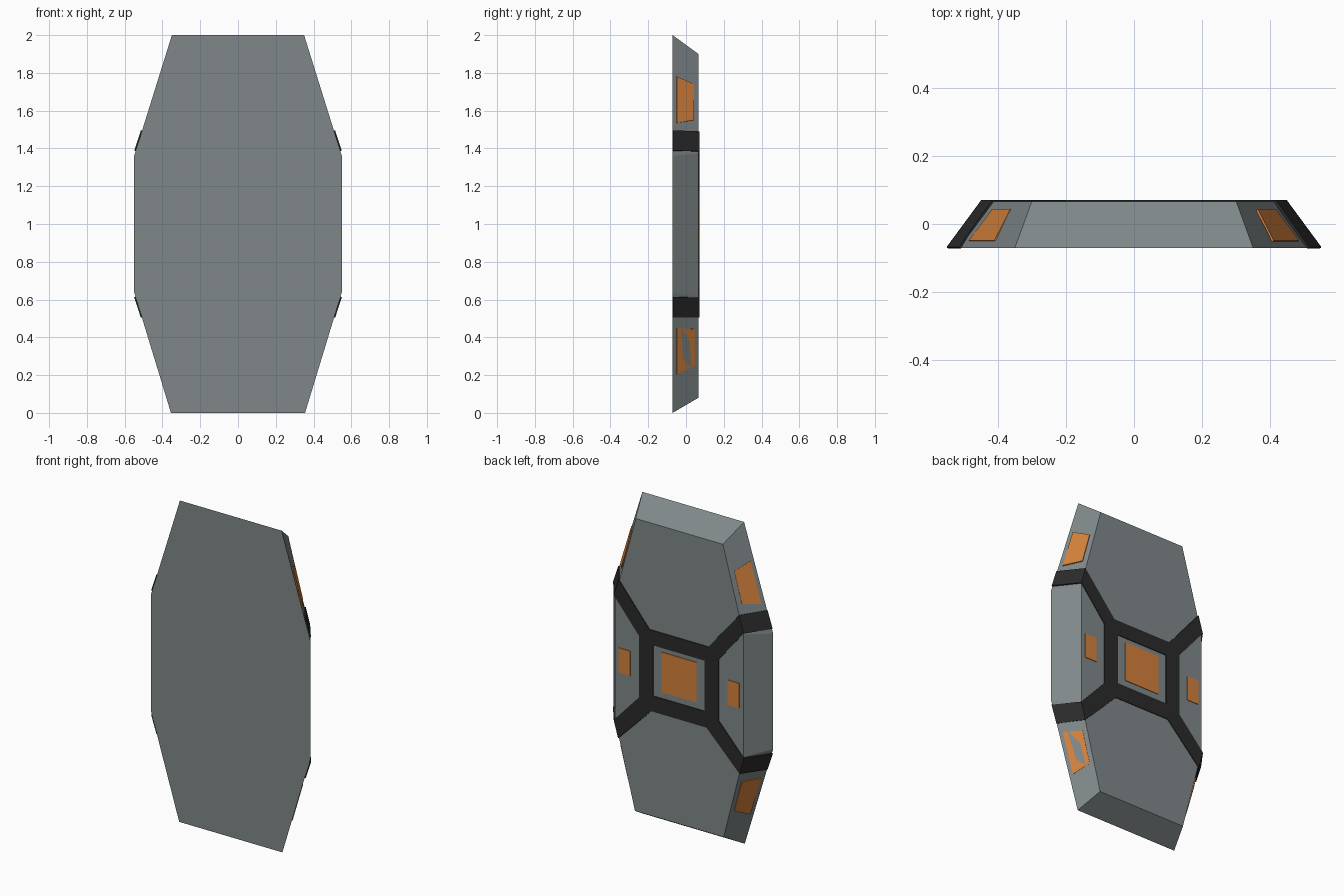
import bpy, bmesh

if "Cube" in bpy.data.objects:
    bpy.data.objects.remove(bpy.data.objects["Cube"])

def material(name, rgb):
    m = bpy.data.materials.new(name)
    m.diffuse_color = (*rgb, 1)
    m.use_nodes = True
    m.node_tree.nodes["Principled BSDF"].inputs["Base Color"].default_value = m.diffuse_color
    return m

GREY = material("panel grey", (0.215, 0.245, 0.253))
BLACK = material("band black", (0.024, 0.024, 0.024))
ORANGE = material("plate orange", (0.66, 0.22, 0.045))

FRONT, BACK = -0.071, 0.066

def make(name, polys, mat, thick=0):
    """Mesh from polygons; optional thickness turns it into a thin plate."""
    bm = bmesh.new()
    for p in polys:
        bm.faces.new([bm.verts.new(v) for v in p])
    bmesh.ops.remove_doubles(bm, verts=bm.verts, dist=0.0005)
    bmesh.ops.recalc_face_normals(bm, faces=bm.faces)
    me = bpy.data.meshes.new(name)
    bm.to_mesh(me)
    bm.free()
    me.materials.append(mat)
    ob = bpy.data.objects.new(name, me)
    bpy.context.collection.objects.link(ob)
    if thick:
        s = ob.modifiers.new("thickness", "SOLIDIFY")
        s.thickness, s.offset, s.use_even_offset = thick, 0, True
    return ob

def mirror(polys):
    return polys + [[(-x, y, z) for x, y, z in reversed(p)] for p in polys]

def flat(points, y):
    return [(x, y, z) for x, z in points]

# Body: large front octagon tapering to a smaller back octagon
def octagon(half, y):
    return flat(half + [(-x, z) for x, z in reversed(half)], y)

front_half = [(0.35, 2.0), (0.55, 1.36), (0.55, 0.64), (0.355, 0.0)]
back_half = [(0.30, 1.90), (0.443, 1.375), (0.443, 0.615), (0.305, 0.08)]
f, b = octagon(front_half, FRONT), octagon(back_half, BACK)
n = len(f)
make("door_body", [f, b] + [[f[i], f[(i + 1) % n], b[(i + 1) % n], b[i]] for i in range(n)], GREY)

# Black bands: frame round the centre square, arms running over the edges
Y = 0.067
band = []
#        inner corner    side corner    end corner     arm side       arm end       rim side      rim end
for c, s, e, ms, me_, rs, re in (
    ((.178, 1.145), (.275, 1.18), (.203, 1.237), (.445, 1.385), (.414, 1.49), (.546, 1.388), (.511, 1.495)),
    ((.178, .830), (.275, .795), (.190, .732), (.446, .610), (.416, .505), (.547, .614), (.511, .505)),
):
    band.append(flat([c, s, e], Y))
    band.append(flat([s, ms, me_, e], Y))
    band.append([(ms[0], Y, ms[1]), (rs[0], -.070, rs[1]), (re[0], -.070, re[1]), (me_[0], Y, me_[1])])
band.append(flat([(.178, .830), (.275, .795), (.275, 1.18), (.178, 1.145)], Y))
band = mirror(band)
for c, e in (((.178, 1.145), (.203, 1.237)), ((.178, .830), (.190, .732))):
    band.append(flat([c, e, (-e[0], e[1]), (-c[0], c[1])], Y))
make("back_bands", band, BLACK, 0.008)

# Orange plates on the back
def rect(x0, x1, z0, z1):
    return flat([(x0, z0), (x1, z0), (x1, z1), (x0, z1)], BACK + 0.001)

make("centre_plate", [rect(-.12, .12, .87, 1.118)], ORANGE, 0.006)
make("side_plates", mirror([rect(.335, .415, .912, 1.066)]), ORANGE, 0.006)

# Orange plates on the four slanted edges
def on_edge(y, z, upper):
    i, j = (0, 1) if upper else (3, 2)
    def at(half):
        (x0, z0), (x1, z1) = half[i], half[j]
        return x0 + (x1 - x0) * (z - z0) / (z1 - z0)
    t = (y - FRONT) / (BACK - FRONT)
    return (at(front_half) * (1 - t) + at(back_half) * t + 0.002, y, z)

upper = [(-.05, 1.78), (-.05, 1.535), (.042, 1.55), (.042, 1.74)]
lower = [(-.05, .205), (-.05, .45), (.045, .445), (.045, .25)]
make("upper_edge_plates", mirror([[on_edge(y, z, True) for y, z in upper]]), ORANGE, 0.006)
make("lower_edge_plates", mirror([[on_edge(y, z, False) for y, z in lower]]), ORANGE, 0.006)
